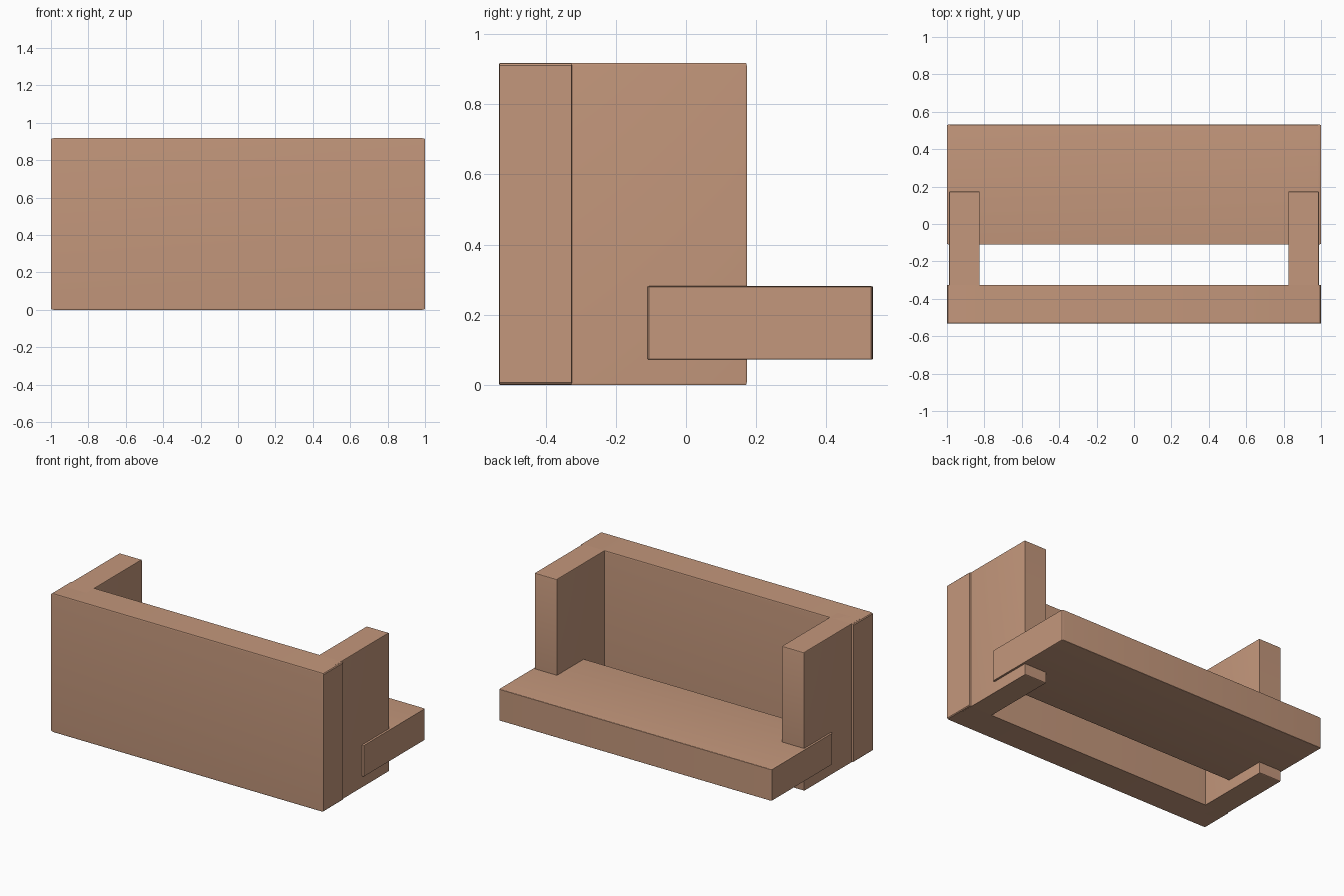
import bpy, bmesh
from mathutils import Vector

if "Cube" in bpy.data.objects:
    bpy.data.objects.remove(bpy.data.objects["Cube"])

mat = bpy.data.materials.new("tan_fabric")
mat.diffuse_color = (0.55, 0.31, 0.2, 1)
mat.use_nodes = True
mat.node_tree.nodes["Principled BSDF"].inputs["Base Color"].default_value = mat.diffuse_color


def padded_box(name, lo, hi, bevel=0.008):
    """Unit cube with softened edges, stretched to fill lo..hi."""
    lo, hi = Vector(lo), Vector(hi)
    bm = bmesh.new()
    bmesh.ops.create_cube(bm, size=1)
    bmesh.ops.bevel(bm, geom=bm.edges[:], offset=bevel, segments=2,
                    profile=0.5, affect='EDGES')
    bmesh.ops.scale(bm, vec=hi - lo, verts=bm.verts)
    bmesh.ops.translate(bm, vec=(lo + hi) / 2, verts=bm.verts)
    mesh = bpy.data.meshes.new(name)
    bm.to_mesh(mesh)
    bm.free()
    mesh.materials.append(mat)
    obj = bpy.data.objects.new(name, mesh)
    bpy.context.collection.objects.link(obj)
    bpy.context.view_layer.objects.active = obj
    bpy.ops.object.select_all(action='DESELECT')
    obj.select_set(True)
    bpy.ops.object.shade_smooth_by_angle()
    return obj


# Backrest and seat
padded_box("backrest", (-1, -0.532, 0), (1, -0.325, 0.918))
padded_box("seat", (-1, -0.11, 0.073), (1, 0.532, 0.282))

# Armrests, sunk partly into the backrest
for side, x0, x1 in (("left", -0.988, -0.826), ("right", 0.826, 0.988)):
    padded_box(side + "_armrest", (x0, -0.412, 0), (x1, 0.173, 0.918))
